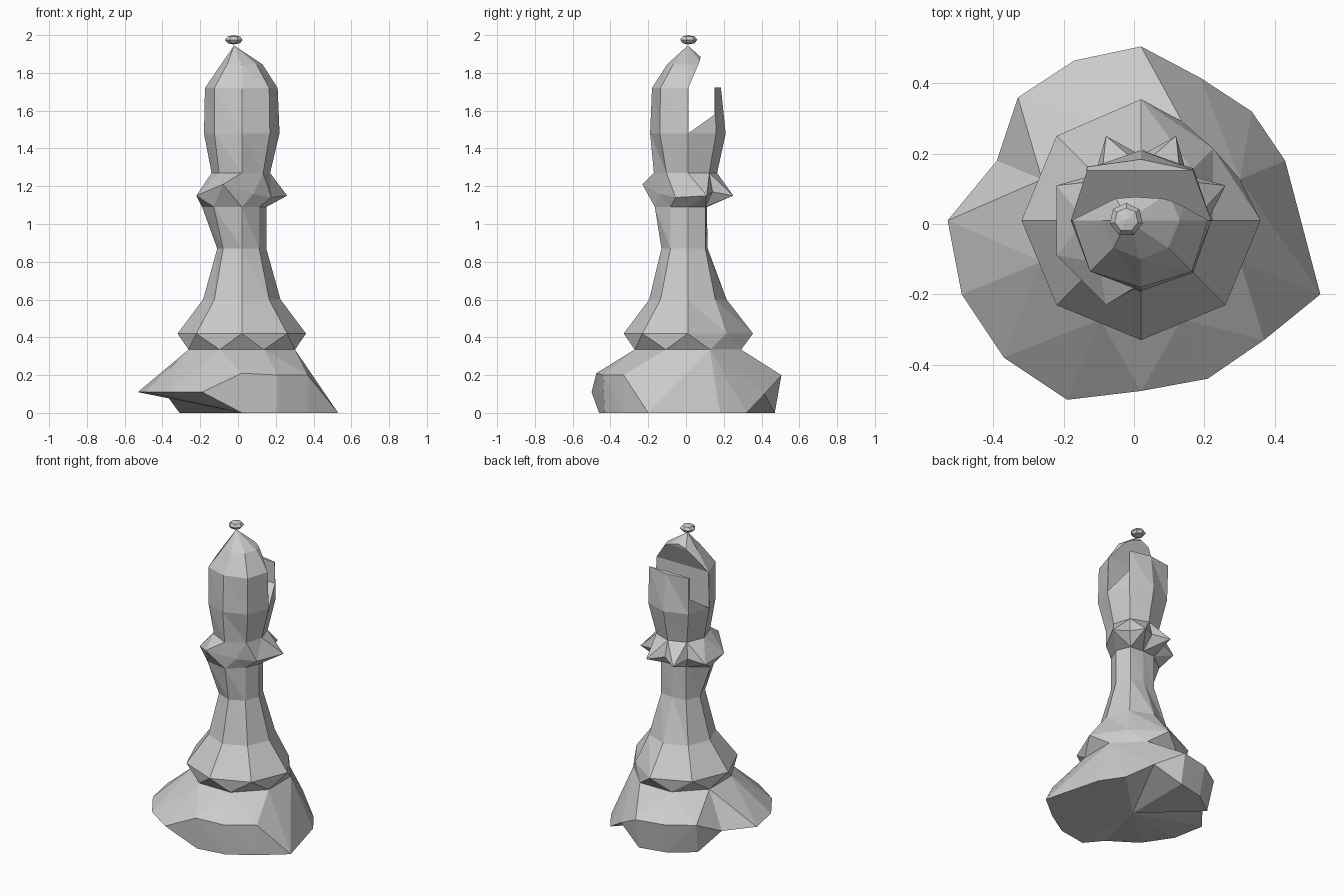
import bpy, bmesh, math
from mathutils import Vector

if "Cube" in bpy.data.objects:
    bpy.data.objects.remove(bpy.data.objects["Cube"])

CX, CY, N = 0.02, 0.01, 8


def ring(bm, z, twist, radii):
    """Ring of N points; z and radii may be one number or one per point."""
    zs = z if isinstance(z, list) else [z] * N
    rs = radii if isinstance(radii, list) else [radii] * N
    out = []
    for i in range(N):
        a = math.tau * (i + twist) / N
        out.append(bm.verts.new((CX + rs[i] * math.cos(a), CY + rs[i] * math.sin(a), zs[i])))
    return out


def bridge(bm, low, up, t_low, t_up):
    """Join two rings with triangles, following their twist."""
    for i in range(N):
        j = (i + 1) % N
        if t_low > t_up:
            tris = ((low[i], low[j], up[j]), (low[i], up[j], up[i]))
        else:
            tris = ((low[i], low[j], up[i]), (up[i], low[j], up[j]))
        for t in tris:
            bm.faces.new(t)


def dent(p, q, co):
    """Split the edge between two vertices and move the new point."""
    e = next((e for e in p.link_edges if e.other_vert(p) is q), None)
    if e is None:
        return
    _, v = bmesh.utils.edge_split(e, p, 0.5)
    for f in list(v.link_faces):
        far = [w for w in f.verts if w not in (v, p, q)]
        bmesh.utils.face_split(f, v, far[0])
    v.co = co


def nearest(bm, co):
    return min(bm.verts, key=lambda v: (v.co - Vector(co)).length)


def finish(bm, name):
    bmesh.ops.recalc_face_normals(bm, faces=bm.faces[:])
    me = bpy.data.meshes.new(name)
    bm.to_mesh(me)
    bm.free()
    ob = bpy.data.objects.new(name, me)
    bpy.context.collection.objects.link(ob)
    return ob


# Faceted foot: uneven rim, floor outline and neck ring wrapped in a hull
bm = bmesh.new()
rim = [(0.02, 0.505, 0.2), (0.19, 0.415, 0.1), (0.37, -0.33, 0.2), (0.21, -0.44, 0.2),
       (0.02, -0.475, 0.21), (-0.19, -0.5, 0.11), (-0.37, -0.38, 0.11), (-0.49, -0.2, 0.11),
       (-0.53, 0.01, 0.11), (-0.33, 0.36, 0.2), (-0.17, 0.465, 0.2)]
floor = [(0.02, 0.47), (0.335, 0.32), (0.43, 0.18), (0.465, 0.01), (0.53, -0.2),
         (0.37, -0.33), (0.21, -0.43), (0.02, -0.46), (-0.31, 0.32), (-0.16, 0.43)]
for p in rim:
    bm.verts.new(p)
for x, y in floor:
    bm.verts.new((x, y, 0.0))
prev, t_prev = ring(bm, 0.335, 0.5, 0.305), 0.5
bmesh.ops.convex_hull(bm, input=bm.verts[:])
top = set(prev)


def prune(faces):
    bmesh.ops.delete(bm, geom=faces, context='FACES_ONLY')
    bmesh.ops.delete(bm, geom=[e for e in bm.edges if not e.link_faces], context='EDGES_FACES')
    bmesh.ops.delete(bm, geom=[v for v in bm.verts if not v.link_faces], context='VERTS')


prune([f for f in bm.faces if all(v in top for v in f.verts)])

# Dent in the left rim
dent(nearest(bm, (-0.53, 0.01, 0.11)), nearest(bm, (-0.33, 0.36, 0.2)), (-0.39, 0.18, 0.11))

# Underside fanned from a centre point, hollow below the raised parts of the rim
low = []
for f in bm.faces:
    zmax = max(v.co.z for v in f.verts)
    back = all(v.co.y > 0.3 and v.co.x > 0 for v in f.verts)
    left = all(v.co.x < 0.1 for v in f.verts) and any(v.co.x < -0.2 for v in f.verts)
    if zmax < 0.001 or (zmax < 0.105 and back) or (zmax < 0.115 and left):
        low.append(f)
prune(low)
hub = bm.verts.new((CX, CY, 0))
for e in [e for e in bm.edges if e.is_boundary and max(v.co.z for v in e.verts) < 0.25]:
    bm.faces.new((e.verts[0], e.verts[1], hub))

# Stem, collar and head
profile = [
    (0.42, 0, [0.34, 0.29, 0.345, 0.34, 0.34, 0.34, 0.34, 0.34]),
    (0.6, 0, 0.205),
    (0.87, 0, [0.13, 0.13, 0.105, 0.13, 0.13, 0.14, 0.14, 0.13]),
    (1.09, 0, [0.13, 0.13, 0.1, 0.13, 0.21, 0.21, 0.175, 0.13]),
    ([1.15, 1.15, 1.15, 1.15, 1.15, 1.21, 1.16, 1.14], 0.5,
     [0.26, 0.26, 0.26, 0.26, 0.26, 0.26, 0.16, 0.17]),
    (1.27, 0, [0.15, 0.16, 0.155, 0.16, 0.16, 0.17, 0.18, 0.16]),
    (1.48, 0, [0.2, 0.21, 0.2, 0.21, 0.2, 0.205, 0.2, 0.21]),
    (1.72, 0, [0.19, 0.204, 0.175, 0.217, 0.195, 0.205, 0.19, 0.205]),
    (1.845, 0, 0.11),
]
collar = None
for z, t, r in profile:
    cur = ring(bm, z, t, r)
    bridge(bm, prev, cur, t_prev, t)
    collar = cur if t else collar
    prev, t_prev = cur, t
tip = bm.verts.new((-0.02, 0.01, 1.945))
for i in range(N):
    bm.faces.new((prev[i], prev[(i + 1) % N], tip))

# Notches between the collar points
for i in range(3):
    a = math.tau * (i + 1) / N
    dent(collar[i], collar[i + 1], (CX + 0.185 * math.cos(a), CY + 0.185 * math.sin(a), 1.17))
body = finish(bm, "piece_body")

# Slit in the back of the head
bm = bmesh.new()
slot = [(0.012, 1.48), (0.152, 1.58), (0.152, 1.722), (0.4, 1.722), (0.4, 2.1),
        (0.12, 2.1), (0.072, 1.86), (0.012, 1.72)]
face = bm.faces.new([bm.verts.new((-0.5, y, z)) for y, z in slot])
ext = bmesh.ops.extrude_face_region(bm, geom=[face])
for v in ext["geom"]:
    if isinstance(v, bmesh.types.BMVert):
        v.co.x = 0.5
cutter = finish(bm, "slit_cutter")
cutter.hide_render = True
mod = body.modifiers.new("slit", 'BOOLEAN')
mod.operation = 'DIFFERENCE'
mod.solver = 'EXACT'
mod.object = cutter
bpy.context.view_layer.objects.active = body
bpy.ops.object.modifier_apply(modifier="slit")
bpy.data.objects.remove(cutter)

# Small bead on top
bpy.ops.mesh.primitive_uv_sphere_add(segments=7, ring_count=4, radius=0.048,
                                     location=(-0.022, 0.012, 1.975))
bead = bpy.context.object
bead.name = "top_bead"
bead.scale.z = 0.52
